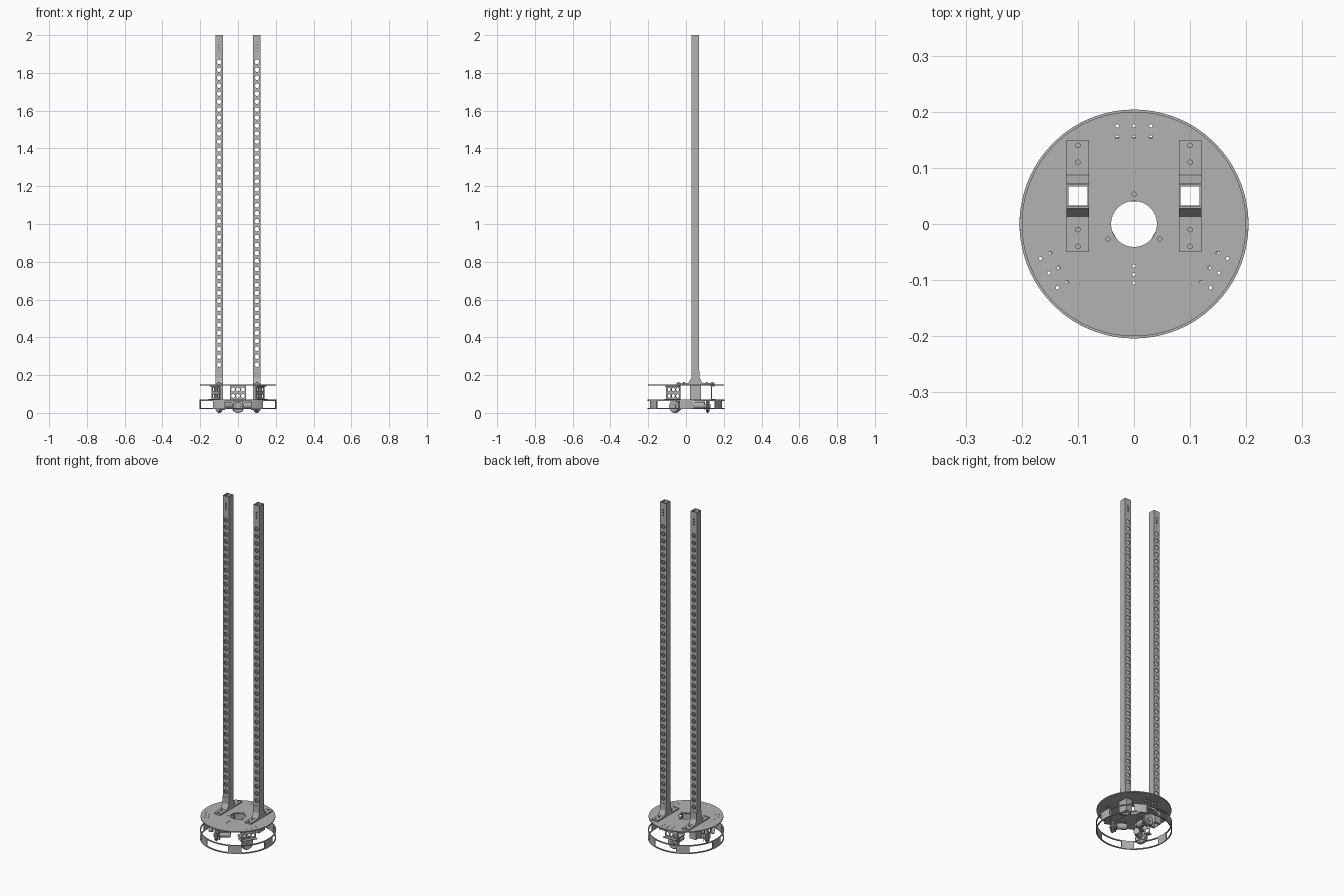
import bpy, bmesh, math
from mathutils import Matrix, Vector

if "Cube" in bpy.data.objects:
    bpy.data.objects.remove(bpy.data.objects["Cube"])

grey = bpy.data.materials.new("plain grey")
grey.use_nodes = True
colour = (0.45, 0.45, 0.45, 1)
grey.diffuse_color = colour
grey.node_tree.nodes["Principled BSDF"].inputs["Base Color"].default_value = colour


def add_object(name, bm):
    bmesh.ops.recalc_face_normals(bm, faces=bm.faces)
    mesh = bpy.data.meshes.new(name)
    bm.to_mesh(mesh)
    bm.free()
    mesh.materials.append(grey)
    ob = bpy.data.objects.new(name, mesh)
    bpy.context.collection.objects.link(ob)
    return ob


def box(bm, lo, hi, turn=Matrix()):
    lo, hi = Vector(lo), Vector(hi)
    m = turn @ Matrix.Translation((lo + hi) / 2) @ Matrix.Diagonal((*(hi - lo), 1))
    bmesh.ops.create_cube(bm, size=1, matrix=m)


def rod(bm, centre, radius, depth, axis="Z", sides=24, turn=Matrix()):
    rot = {"X": Matrix.Rotation(math.pi / 2, 4, "Y"),
           "Y": Matrix.Rotation(math.pi / 2, 4, "X"), "Z": Matrix()}[axis]
    bmesh.ops.create_cone(bm, cap_ends=True, segments=sides, radius1=radius, radius2=radius,
                          depth=depth, matrix=turn @ Matrix.Translation(centre) @ rot)


def extrude_x(bm, profile, x0, x1):
    face = bm.faces.new([bm.verts.new((x0, y, z)) for y, z in profile])
    out = bmesh.ops.extrude_face_region(bm, geom=[face])["geom"]
    bmesh.ops.translate(bm, vec=(x1 - x0, 0, 0),
                        verts=[v for v in out if isinstance(v, bmesh.types.BMVert)])


def arc_band(bm, r0, r1, z0, z1, start, end, steps):
    """Curved bar with a rectangular section, angles in degrees."""
    full = end - start == 360
    rings = []
    for i in range(steps if full else steps + 1):
        a = math.radians(start + (end - start) * i / steps)
        rings.append([bm.verts.new((r * math.cos(a), r * math.sin(a), z))
                      for r, z in ((r0, z0), (r1, z0), (r1, z1), (r0, z1))])
    pairs = list(zip(rings, rings[1:])) + ([(rings[-1], rings[0])] if full else [])
    for p, q in pairs:
        for k in range(4):
            n = (k + 1) % 4
            bm.faces.new((p[k], p[n], q[n], q[k]))
    if not full:
        bm.faces.new(rings[0])
        bm.faces.new(rings[-1])


def cut(ob, cutter_bm):
    """Apply a boolean cut, then drop the cutter."""
    cutter = add_object("cutter", cutter_bm)
    cutter.hide_render = True
    mod = ob.modifiers.new("cut", "BOOLEAN")
    mod.object, mod.operation, mod.solver = cutter, "DIFFERENCE", "EXACT"
    bpy.context.view_layer.update()
    deps = bpy.context.evaluated_depsgraph_get()
    mesh = bpy.data.meshes.new_from_object(ob.evaluated_get(deps))
    ob.modifiers.clear()
    ob.data = mesh
    bpy.data.objects.remove(cutter)


def spin(degrees):
    return Matrix.Rotation(math.radians(degrees), 4, "Z")


THREE = (0, 120, 240)
SIDES = {"right": -1, "left": 1}

# Round top plate with centre opening, bolt holes and post openings
bm = bmesh.new()
rod(bm, (0, 0, 0.147), 0.2, 0.006, sides=96)
top_plate = add_object("top_plate", bm)
bm = bmesh.new()
rod(bm, (0, 0, 0.147), 0.041, 0.05, sides=32)
for t in THREE:
    rod(bm, (0, 0.053, 0.147), 0.004, 0.05, sides=12, turn=spin(t))
    for x in (-0.03, 0, 0.03):
        for y in (0.155, 0.175):
            rod(bm, (x, y, 0.147), 0.003, 0.05, sides=10, turn=spin(t))
for y in (-0.075, -0.09, -0.105):
    rod(bm, (0, y, 0.147), 0.003, 0.05, sides=10)
for s in SIDES.values():
    box(bm, (s * 0.1 - 0.019, 0.031, 0.1), (s * 0.1 + 0.019, 0.069, 0.2))
cut(top_plate, bm)

# Base plate on top of the bumper ring, with wheel slots and wedge openings
bm = bmesh.new()
rod(bm, (0, 0, 0.067), 0.198, 0.005, sides=96)
base_plate = add_object("base_plate", bm)
bm = bmesh.new()
for t in THREE:
    box(bm, (-0.045, 0.1, 0.03), (0.045, 0.131, 0.1), spin(t))
for t in (0, 180):
    rod(bm, (0.13, 0, 0.067), 0.045, 0.05, sides=6, turn=spin(t))
cut(base_plate, bm)

# Bumper ring: two rims joined by six curved panels
bm = bmesh.new()
arc_band(bm, 0.198, 0.204, 0.02, 0.026, 0, 360, 72)
arc_band(bm, 0.198, 0.204, 0.064, 0.07, 0, 360, 72)
for k in range(6):
    arc_band(bm, 0.198, 0.204, 0.026, 0.064, k * 60 - 10, k * 60 + 10, 6)
add_object("bumper_ring", bm)

for i, t in enumerate(THREE):
    turn = spin(t)
    # Upright support plate with a lattice of openings
    bm = bmesh.new()
    box(bm, (-0.042, 0.132, 0.07), (0.042, 0.137, 0.144), turn)
    support = add_object(f"support_plate_{i}", bm)
    bm = bmesh.new()
    for x in (-0.026, 0, 0.026):
        for z in (0.09, 0.124):
            rod(bm, (x, 0.134, z), 0.011, 0.05, "Y", 8, turn)
    cut(support, bm)
    # Flanges that carry the support plate
    bm = bmesh.new()
    box(bm, (-0.042, 0.13, 0.07), (0.042, 0.155, 0.074), turn)
    box(bm, (-0.042, 0.13, 0.14), (0.042, 0.15, 0.144), turn)
    add_object(f"support_flanges_{i}", bm)
    # Wheel with rollers around the rim
    bm = bmesh.new()
    rod(bm, (0, 0.115, 0.035), 0.028, 0.02, "Y", 32, turn)
    rod(bm, (0, 0.115, 0.035), 0.012, 0.03, "Y", 16, turn)
    for k in range(10):
        a = k * math.tau / 10
        roll = turn @ Matrix.Translation((0, 0.115, 0.035)) @ Matrix.Rotation(a, 4, "Y")
        rod(bm, (0, 0, 0.028), 0.007, 0.016, "X", 10, roll)
    add_object(f"wheel_{i}", bm)
    # Motor behind the wheel and its hanging bracket
    bm = bmesh.new()
    rod(bm, (0, 0.07, 0.04), 0.018, 0.06, "Y", 24, turn)
    rod(bm, (0, 0.105, 0.037), 0.005, 0.03, "Y", 12, turn)
    add_object(f"motor_{i}", bm)
    bm = bmesh.new()
    box(bm, (-0.025, 0.095, 0.016), (0.025, 0.099, 0.066), turn)
    box(bm, (-0.025, 0.045, 0.06), (0.025, 0.099, 0.065), turn)
    add_object(f"motor_bracket_{i}", bm)

for side, s in SIDES.items():
    x = s * 0.1
    # Hollow square post
    bm = bmesh.new()
    for f in (-1, 1):
        box(bm, (x - 0.019, 0.05 + f * 0.0185 - 0.0015, 0.07),
            (x + 0.019, 0.05 + f * 0.0185 + 0.0015, 2))
    faces = add_object(f"{side}_post_faces", bm)
    bm = bmesh.new()
    for f in (-1, 1):
        box(bm, (x + f * 0.0185 - 0.0015, 0.03, 0.07), (x + f * 0.0185 + 0.0015, 0.07, 2))
    add_object(f"{side}_post_sides", bm)
    # Row of through holes along the post
    bm = bmesh.new()
    for k in range(39):
        rod(bm, (x, 0.05, 0.255 + k * 0.0422), 0.012, 0.1, "Y", 12)
    for z in (0.1, 0.12, 0.19, 0.21, 1.925, 1.94, 1.955):
        rod(bm, (x, 0.05, z), 0.004, 0.1, "Y", 8)
    cut(faces, bm)
    # Angle brackets clamping the post in front and behind, above the plate
    outline = ((0.1, 0.15), (0.1, 0.158), (0.093, 0.158), (0.037, 0.158),
               (0.022, 0.185), (0.022, 0.225), (0.02, 0.225), (0.02, 0.15))
    for name, f in (("front", -1), ("rear", 1)):
        bm = bmesh.new()
        extrude_x(bm, [(0.05 + f * d, z) for d, z in outline], x - 0.02, x + 0.02)
        for y in (0.06, 0.09):
            rod(bm, (x, 0.05 + f * y, 0.16), 0.005, 0.006, sides=12)
        add_object(f"{side}_{name}_bracket", bm)
    # Lower clamp around the post between the plates
    bm = bmesh.new()
    for y in (0.02, 0.07):
        box(bm, (x - 0.02, y, 0.07), (x + 0.02, y + 0.01, 0.144))
    add_object(f"{side}_lower_clamp", bm)

# Smooth the round surfaces, keep edges sharp
bpy.ops.object.select_all(action="DESELECT")
for ob in bpy.context.scene.objects:
    if ob.type == "MESH" and ob.name.startswith(("top_plate", "base_plate", "bumper", "motor", "wheel")):
        ob.select_set(True)
        bpy.context.view_layer.objects.active = ob
bpy.ops.object.shade_smooth_by_angle()
